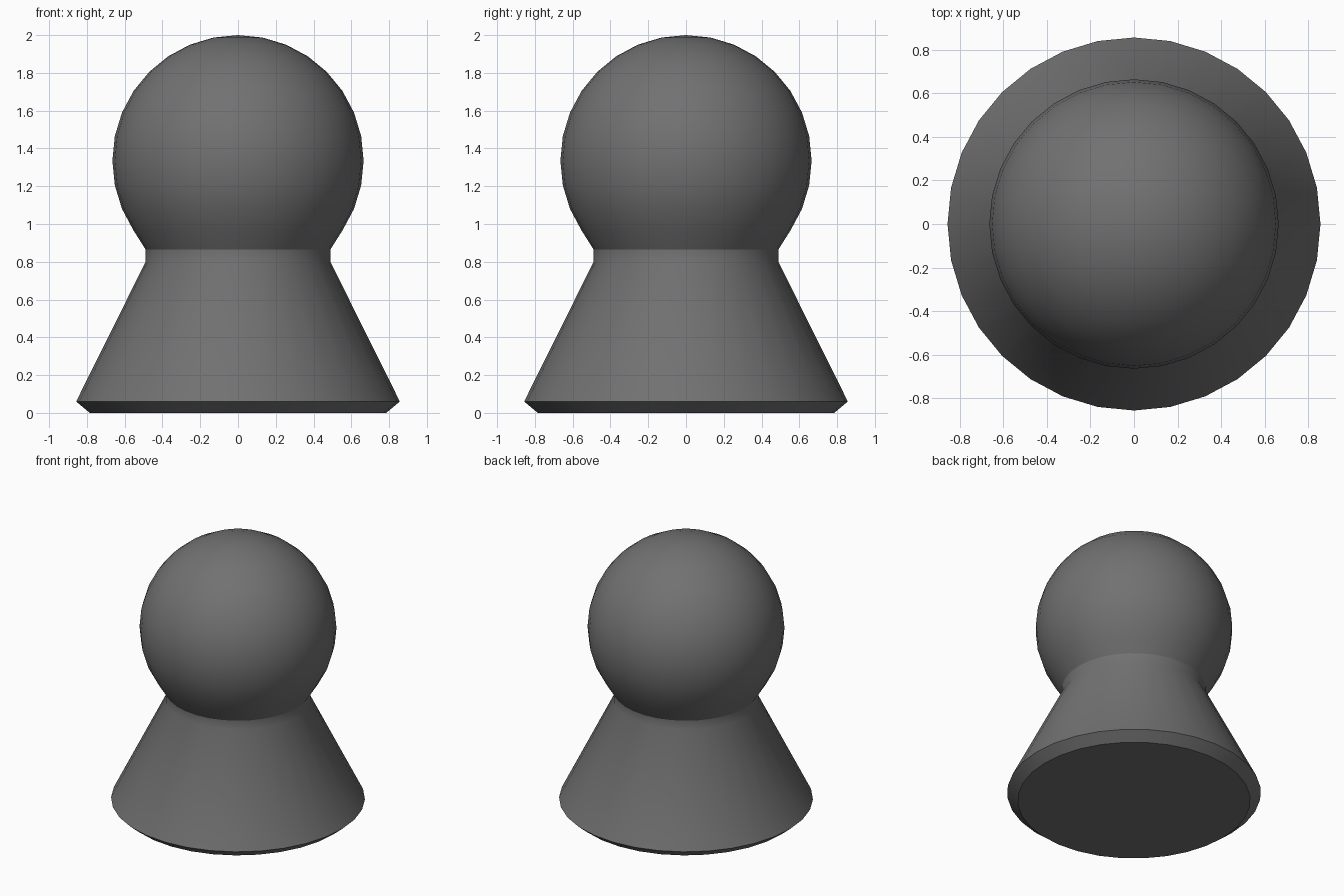
import bpy, bmesh
from math import sin, cos, pi, radians

if "Cube" in bpy.data.objects:
    bpy.data.objects.remove(bpy.data.objects["Cube"])

SIDES = 32
HEAD_R, HEAD_Z = 0.665, 1.335

# Dark grey finish
dark = bpy.data.materials.new("dark_grey")
dark.diffuse_color = (0.166, 0.166, 0.166, 1)
dark.use_nodes = True
dark.node_tree.nodes["Principled BSDF"].inputs["Base Color"].default_value = dark.diffuse_color


def lathe(name, profile, base=False):
    """Revolve (radius, z) points, bottom to top, around z."""
    bm = bmesh.new()
    rings = []
    for r, z in profile:
        if r < 1e-6:
            rings.append([bm.verts.new((0, 0, z))])
        else:
            rings.append([bm.verts.new((r * cos(2 * pi * i / SIDES),
                                        r * sin(2 * pi * i / SIDES), z))
                          for i in range(SIDES)])
    if base:
        bm.faces.new(rings[0][::-1])  # flat underside
    for a, b in zip(rings, rings[1:]):
        for i in range(SIDES):
            j = (i + 1) % SIDES
            if len(b) == 1:
                bm.faces.new((a[i], a[j], b[0]))
            else:
                bm.faces.new((a[i], a[j], b[j], b[i]))
    mesh = bpy.data.meshes.new(name)
    bm.to_mesh(mesh)
    bm.free()
    mesh.materials.append(dark)
    obj = bpy.data.objects.new(name, mesh)
    bpy.context.collection.objects.link(obj)
    bpy.ops.object.select_all(action='DESELECT')
    obj.select_set(True)
    bpy.context.view_layer.objects.active = obj
    bpy.ops.object.shade_smooth_by_angle(angle=radians(30))
    return obj


# Bevelled foot, tapering skirt and short straight neck
neck_top = (0.489, 0.865)
lathe("body", [(0.785, 0), (0.857, 0.06), (0.489, 0.80), neck_top], base=True)

# Ball head, rising from the neck to the top pole
angles = [k * pi / 16 for k in range(-3, 8)]
ball = [(HEAD_R * cos(t), HEAD_Z + HEAD_R * sin(t)) for t in angles]
lathe("head", [neck_top] + ball + [(0, HEAD_Z + HEAD_R)])
